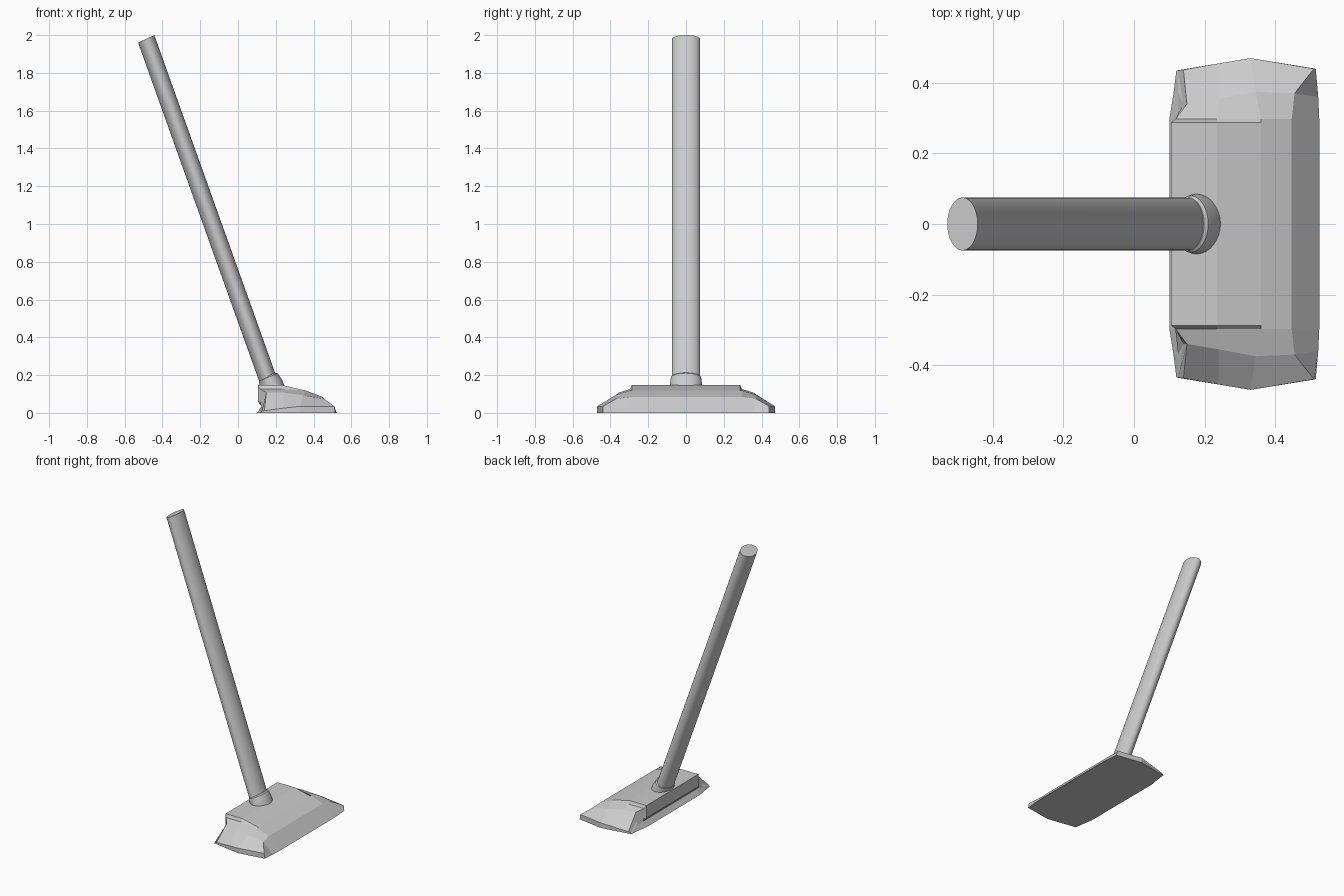
import bpy, bmesh, math
from mathutils import Vector

if "Cube" in bpy.data.objects:
    bpy.data.objects.remove(bpy.data.objects["Cube"])


def make_object(name, bm):
    bmesh.ops.recalc_face_normals(bm, faces=bm.faces)
    mesh = bpy.data.meshes.new(name)
    bm.to_mesh(mesh)
    bm.free()
    obj = bpy.data.objects.new(name, mesh)
    bpy.context.collection.objects.link(obj)
    return obj


def bridge(bm, a, b):
    n = len(a)
    for i in range(n):
        j = (i + 1) % n
        bm.faces.new((a[i], a[j], b[j], b[i]))


def oval_tube(name, rings, sides=32):
    """Loft ovals; each ring is (centre, side radius, tilted radius vector)."""
    bm = bmesh.new()
    loops = []
    for c, ry, u in rings:
        loop = []
        for i in range(sides):
            t = math.tau * i / sides
            loop.append(bm.verts.new(Vector(c) + Vector(u) * math.cos(t)
                                     + Vector((0, ry * math.sin(t), 0))))
        loops.append(loop)
    for a, b in zip(loops, loops[1:]):
        bridge(bm, a, b)
    bm.faces.new(loops[0])
    bm.faces.new(loops[-1])
    obj = make_object(name, bm)
    bpy.ops.object.select_all(action='DESELECT')
    obj.select_set(True)
    bpy.context.view_layer.objects.active = obj
    bpy.ops.object.shade_smooth_by_angle(angle=math.radians(30))
    return obj


# Leaning pole
tilt = (0.043, 0, 0.02)
oval_tube("handle", [((0.172, 0, 0.14), 0.075, tilt),
                     ((-0.486, 0, 1.98), 0.075, tilt)])

# Collar where the pole enters the head
oval_tube("collar", [((0.19, 0, 0.11), 0.085, (0.06, 0, 0.022)),
                     ((0.176, 0, 0.152), 0.085, (0.058, 0, 0.022)),
                     ((0.16, 0, 0.188), 0.08, (0.05, 0, 0.022)),
                     ((0.157, 0, 0.193), 0.073, (0.042, 0, 0.02))])

# Head: x/z profile of the straight middle, then two tapering end sections
profile = [(.10, 0), (.125, .035), (.105, .06), (.105, .147), (.235, .147),
           (.36, .118), (.447, .085), (.525, 0), (.33, 0)]
middle = [(x, .287, z) for x, z in profile]
edge = [(x + (.012 if 1 < i < 4 else 0), .297, min(z, .126))
        for i, (x, z) in enumerate(profile)]
shoulder = [(.112, .37, 0), (.125, .37, .025), (.14, .34, .05),
            (.15, .34, .108), (.24, .355, .108), (.345, .375, .093),
            (.455, .37, .075), (.522, .36, 0), (.33, .37, 0)]
rim = [(.12, .435, 0), (.122, .435, .004), (.125, .435, .008),
       (.14, .437, .012), (.24, .455, .025), (.33, .47, .035),
       (.51, .44, .035), (.515, .44, 0), (.33, .47, 0)]

bm = bmesh.new()
half = [middle, edge, shoulder, rim]
loops = []
for side, sections in ((-1, half[::-1]), (1, half)):
    for sec in sections:
        loops.append([bm.verts.new((x, side * y, z)) for x, y, z in sec])
for a, b in zip(loops, loops[1:]):
    bridge(bm, a, b)
for end in (loops[0], loops[-1]):
    bm.faces.new(end[:6] + [end[8]])
    bm.faces.new(end[5:])
make_object("head", bm)
